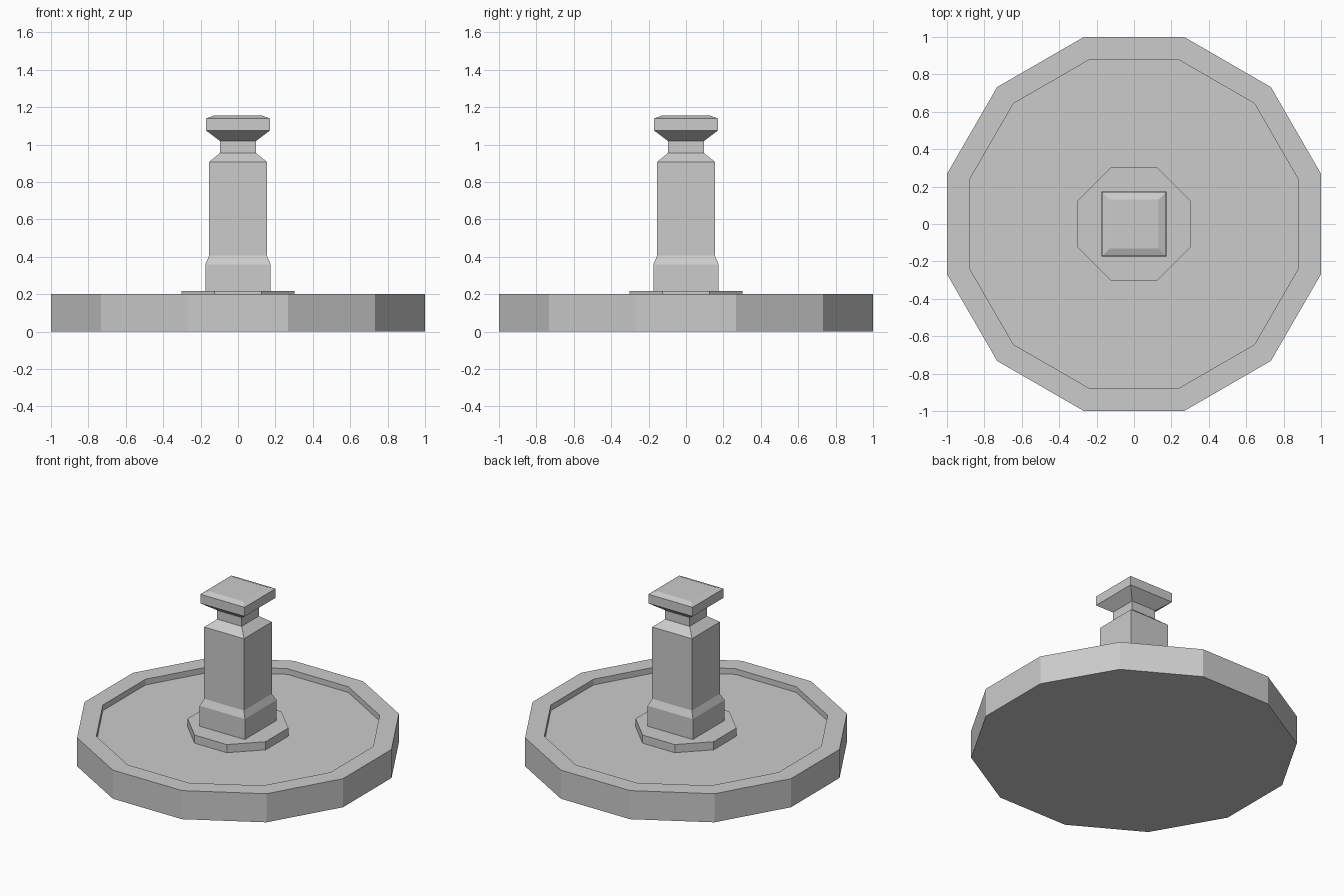
import bpy, bmesh, math

if "Cube" in bpy.data.objects:
    bpy.data.objects.remove(bpy.data.objects["Cube"])


def loft(name, sides, profile):
    """Stack regular polygon rings given as (apothem, z) and cap both ends."""
    bm = bmesh.new()
    rings = []
    for apothem, z in profile:
        r = apothem / math.cos(math.pi / sides)
        angles = [(i + 0.5) * math.tau / sides for i in range(sides)]
        rings.append([bm.verts.new((r * math.cos(a), r * math.sin(a), z)) for a in angles])
    for low, high in zip(rings, rings[1:]):
        for i in range(sides):
            j = (i + 1) % sides
            bm.faces.new((low[i], low[j], high[j], high[i]))
    bm.faces.new(rings[0][::-1])
    bm.faces.new(rings[-1])
    bmesh.ops.recalc_face_normals(bm, faces=bm.faces[:])
    mesh = bpy.data.meshes.new(name)
    bm.to_mesh(mesh)
    bm.free()
    obj = bpy.data.objects.new(name, mesh)
    bpy.context.collection.objects.link(obj)
    return obj


# Twelve-sided basin with a raised rim and a shallow floor
loft("basin", 12, [(1.0, 0), (1.0, 0.2), (0.88, 0.2), (0.88, 0.16)])

# Octagonal plinth on the basin floor
loft("plinth", 8, [(0.302, 0.16), (0.302, 0.217)])

# Square pillar: foot, shaft, neck and flared cap
loft("pillar", 4, [
    (0.175, 0.217), (0.175, 0.36), (0.154, 0.406), (0.154, 0.908),
    (0.095, 0.956), (0.095, 1.018), (0.171, 1.075), (0.171, 1.139),
    (0.13, 1.155),
])
